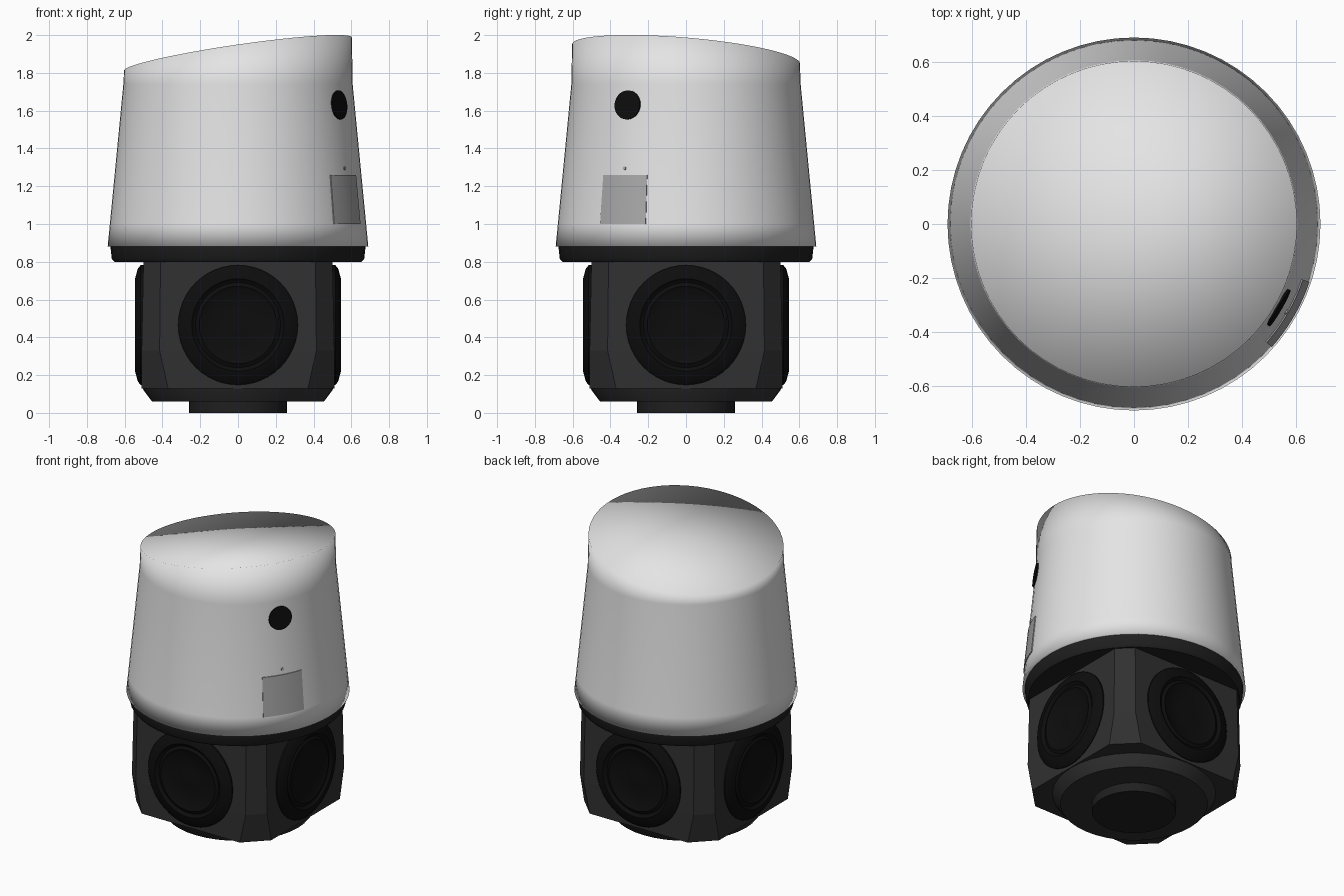
import bpy, bmesh, math
from mathutils import Matrix, Vector

if "Cube" in bpy.data.objects:
    bpy.data.objects.remove(bpy.data.objects["Cube"])

FACING = math.radians(-30)  # direction of the button, panel and high side of the top


def material(name, v):
    m = bpy.data.materials.new(name)
    m.diffuse_color = (v, v, v, 1)
    m.use_nodes = True
    m.node_tree.nodes["Principled BSDF"].inputs["Base Color"].default_value = m.diffuse_color
    return m


WHITE = material("shell_white", 0.78)
GREY = material("panel_grey", 0.40)
CHARCOAL = material("housing_charcoal", 0.03)
DARK = material("ring_dark", 0.014)
BLACK = material("driver_black", 0.004)


def finish(name, bm, mat, matrix=None, angle=35):
    bmesh.ops.recalc_face_normals(bm, faces=bm.faces)
    me = bpy.data.meshes.new(name)
    if matrix:
        bm.transform(matrix)
    bm.to_mesh(me)
    bm.free()
    me.materials.append(mat)
    ob = bpy.data.objects.new(name, me)
    bpy.context.collection.objects.link(ob)
    bpy.ops.object.select_all(action='DESELECT')
    ob.select_set(True)
    bpy.context.view_layer.objects.active = ob
    if angle >= 180:
        bpy.ops.object.shade_smooth()
    elif angle:
        bpy.ops.object.shade_smooth_by_angle(angle=math.radians(angle))
    return ob


def loft(name, rings, mat, matrix=None, angle=35):
    """Skin a list of point rings and close both ends with a fan."""
    bm = bmesh.new()
    loops = [[bm.verts.new(p) for p in r] for r in rings]
    n = len(loops[0])
    for a, b in zip(loops, loops[1:]):
        for i in range(n):
            j = (i + 1) % n
            bm.faces.new((a[i], a[j], b[j], b[i]))
    for r in (loops[0], loops[-1]):
        c = bm.verts.new(sum((v.co for v in r), Vector()) / n)
        for i in range(n):
            bm.faces.new((r[i], r[(i + 1) % n], c))
    return finish(name, bm, mat, matrix, angle)


def circle(r, z, n):
    return [Vector((r * math.cos(2 * math.pi * i / n), r * math.sin(2 * math.pi * i / n), z)) for i in range(n)]


def lathe(name, profile, n, mat, matrix=None, angle=35):
    return loft(name, [circle(r, z, n) for r, z in profile], mat, matrix, angle)


def octagon(h, c, z):
    return [Vector((x, y, z)) for x, y in
            ((h, -c), (h, c), (c, h), (-c, h), (-h, c), (-h, -c), (-c, -h), (c, -h))]


def shell_radius(z):
    return 0.69 - (z - 0.88) * 0.085 / 0.88


# Tapered white shell with slanted flat top
rings = [circle(r, z, 64) for r, z in ((0.66, 0.88), (0.69, 0.88), (shell_radius(1.0), 1.0), (0.607, 1.74))]
rim = circle(0.603, 1.9, 64)
for p in rim:
    p.z += 0.167 * (p.x * math.cos(FACING) + p.y * math.sin(FACING))
loft("shell", rings + [rim], WHITE, angle=180)

# Dark base ring under the shell
lathe("base_ring", [(0.655, 0.80), (0.668, 0.815), (0.676, 0.885)], 48, DARK)

# Square housing with chamfered corners, lower disc and foot
loft("housing", [octagon(0.50, 0.41, 0.82), octagon(0.51, 0.415, 0.33),
                 octagon(0.51, 0.37, 0.13)], CHARCOAL, angle=0)
lathe("lower_disc", [(0.51, 0.14), (0.50, 0.12), (0.455, 0.06)], 40, CHARCOAL)
lathe("foot", [(0.26, 0.08), (0.26, 0.0)], 40, DARK)

# A round driver on each of the four sides: outer frame, surround and cone
driver = [(0.317, 0.49), (0.317, 0.515), (0.30, 0.53), (0.245, 0.545), (0.235, 0.535),
          (0.225, 0.53), (0.205, 0.54), (0.185, 0.53), (0.09, 0.518), (0.05, 0.522)]
for i, side in enumerate(("right", "back", "left", "front")):
    turn = Matrix.Rotation(i * math.pi / 2, 4, 'Z')
    place = Matrix.Translation((0, 0, 0.465)) @ turn @ Matrix.Rotation(math.pi / 2, 4, 'Y')
    lathe("driver_" + side, driver, 48, BLACK, place)

# Black round button lying on the sloped shell
tilt = math.pi / 2 - math.atan(0.0966)


def on_shell(z):
    return (Matrix.Rotation(FACING, 4, 'Z') @ Matrix.Translation((shell_radius(z), 0, z))
            @ Matrix.Rotation(tilt, 4, 'Y'))


lathe("button", [(0.077, -0.003), (0.077, 0.006)], 40, BLACK, on_shell(1.63))
lathe("indicator_dot", [(0.009, -0.002), (0.009, 0.005)], 12, GREY, on_shell(1.295))

# Grey panel curved to the shell
bm = bmesh.new()
cols = []
for i in range(9):
    a = FACING + (i / 8 - 0.5) * 0.41
    cols.append([bm.verts.new(((shell_radius(z) + d) * math.cos(a), (shell_radius(z) + d) * math.sin(a), z))
                 for z, d in ((1.0, -0.002), (1.0, 0.005), (1.26, 0.005), (1.26, -0.002))])
for a, b in zip(cols, cols[1:]):
    for k in range(4):
        m = (k + 1) % 4
        bm.faces.new((a[k], b[k], b[m], a[m]))
bm.faces.new(cols[0])
bm.faces.new(cols[-1])
finish("panel", bm, GREY)
